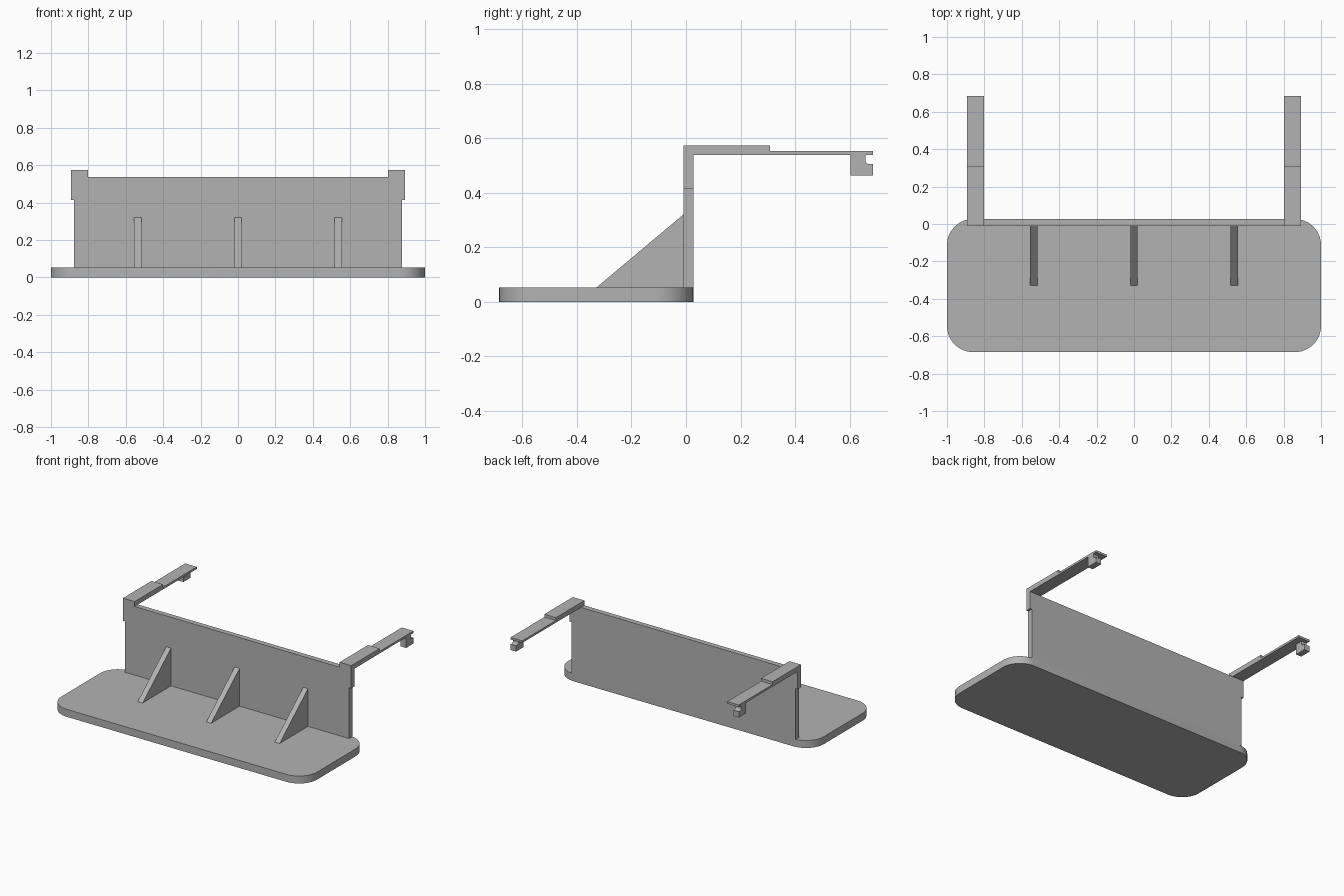
import bpy, bmesh, math

if "Cube" in bpy.data.objects:
    bpy.data.objects.remove(bpy.data.objects["Cube"])

grey = bpy.data.materials.new("plain grey")
grey.diffuse_color = (0.45, 0.45, 0.45, 1)
grey.use_nodes = True
grey.node_tree.nodes["Principled BSDF"].inputs["Base Color"].default_value = grey.diffuse_color


def prism(name, outline, axis, start, end, smooth=False):
    """Extrude a closed 2D outline along axis from start to end."""
    place = {"x": lambda a, b, t: (t, a, b),
             "y": lambda a, b, t: (a, t, b),
             "z": lambda a, b, t: (a, b, t)}[axis]
    bm = bmesh.new()
    face = bm.faces.new([bm.verts.new(place(a, b, start)) for a, b in outline])
    ext = bmesh.ops.extrude_face_region(bm, geom=[face])
    shift = place(0, 0, end - start)
    bmesh.ops.translate(bm, vec=shift, verts=[
        g for g in ext["geom"] if isinstance(g, bmesh.types.BMVert)])
    bmesh.ops.recalc_face_normals(bm, faces=bm.faces)
    mesh = bpy.data.meshes.new(name)
    bm.to_mesh(mesh)
    bm.free()
    mesh.materials.append(grey)
    obj = bpy.data.objects.new(name, mesh)
    bpy.context.collection.objects.link(obj)
    if smooth:
        bpy.ops.object.select_all(action="DESELECT")
        obj.select_set(True)
        bpy.context.view_layer.objects.active = obj
        bpy.ops.object.shade_smooth_by_angle(angle=math.radians(30))
    return obj


def arc(cx, cy, r, a0, a1, n):
    angles = [math.radians(a0 + (a1 - a0) * i / n) for i in range(n + 1)]
    return [(cx + r * math.cos(a), cy + r * math.sin(a)) for a in angles]


FRONT, BACK, END = -0.01, 0.027, 0.685
BASE_TOP, ARM_LOW, ARM_TOP = 0.053, 0.538, 0.573

# Base plate with rounded corners
R = 0.14
base = []
for cx, cy, a in ((1 - R, BACK - R, 0), (R - 1, BACK - R, 90),
                  (R - 1, R - END, 180), (1 - R, R - END, 270)):
    base += arc(cx, cy, R, a, a + 90, 12)
prism("base_plate", base, "z", 0, BASE_TOP, smooth=True)

# Upright panel with a raised shoulder at each end
half = [(0.877, BASE_TOP), (0.877, 0.413), (0.893, 0.413),
        (0.893, ARM_TOP), (0.802, ARM_TOP), (0.802, ARM_LOW)]
prism("back_panel", half + [(-x, z) for x, z in reversed(half)], "y", FRONT, BACK)

# Triangular support ribs
for i, x in enumerate((-0.536, 0, 0.536)):
    prism(f"support_rib_{i + 1}",
          [(FRONT, BASE_TOP), (-0.328, BASE_TOP), (FRONT, 0.32)],
          "x", x - 0.019, x + 0.019)

# Stepped arms, each with a notched hook under the outer half of its tip
arm = [(BACK, ARM_LOW), (END, ARM_LOW), (END, 0.553),
       (0.308, 0.553), (0.308, ARM_TOP), (BACK, ARM_TOP)]
hook = [(0.603, ARM_LOW), (0.603, 0.464), (END, 0.464), (END, 0.505)]
hook += arc(0.672, 0.519, 0.014, 270, 180, 5) + [(0.658, ARM_LOW)]
for side, s in (("left", -1), ("right", 1)):
    prism(side + "_arm", arm, "x", s * 0.802, s * 0.893)
    prism(side + "_hook", hook, "x", s * 0.85, s * 0.893)
